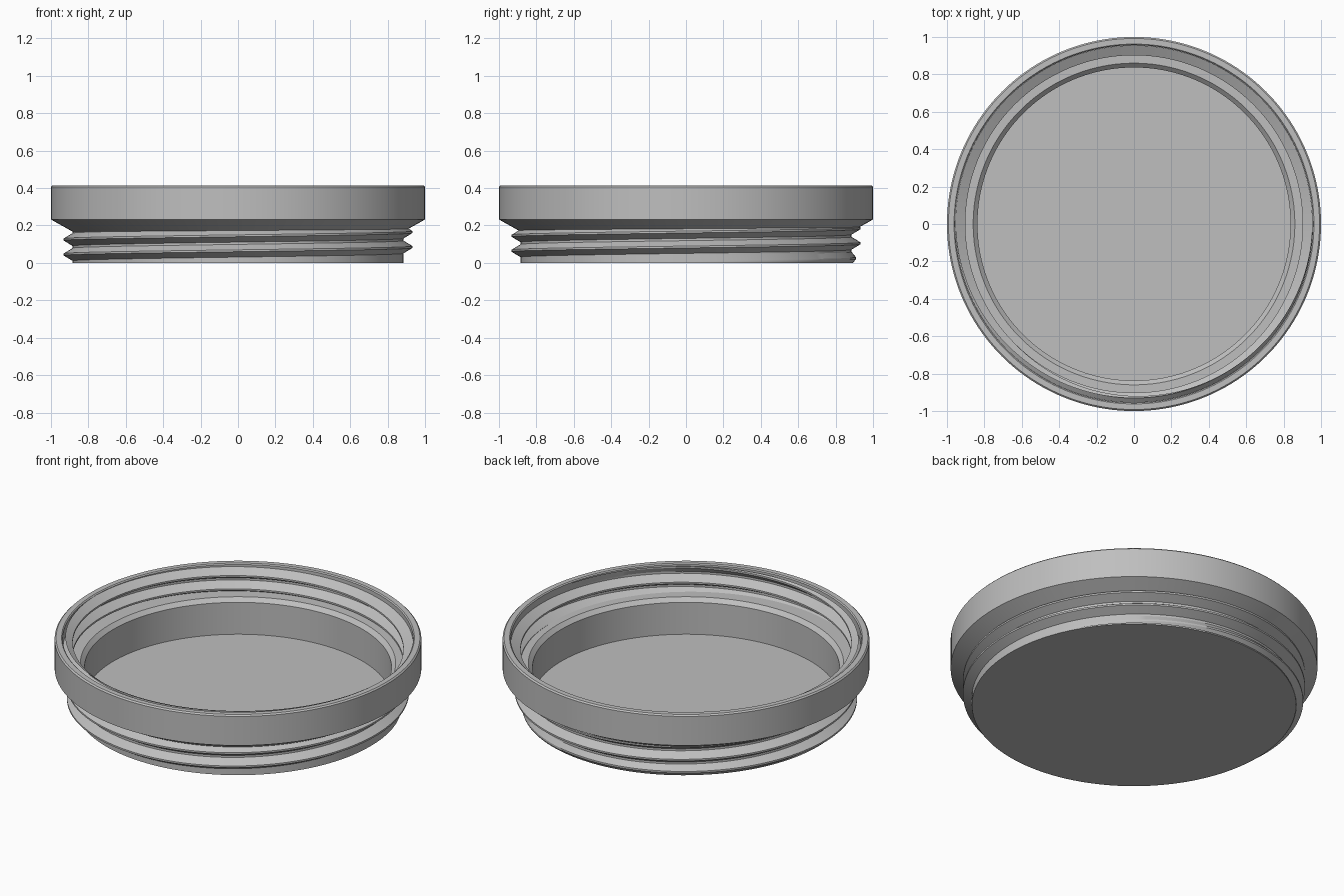
import bpy
import bmesh
import math

SEGMENTS = 160
PITCH = 0.08

cube = bpy.data.objects.get("Cube")
if cube:
    bpy.data.objects.remove(cube, do_unlink=True)

grey = bpy.data.materials.new("plain grey")
grey.use_nodes = True
colour = (0.52, 0.52, 0.52, 1)
grey.diffuse_color = colour
grey.node_tree.nodes["Principled BSDF"].inputs["Base Color"].default_value = colour


def clamp(v, lo, hi):
    return max(lo, min(hi, v))


def radius_at(profile, z):
    """Radius of a rising profile at height z."""
    for (r0, z0), (r1, z1) in zip(profile, profile[1:]):
        if z0 <= z <= z1:
            return r0 + (r1 - r0) * (z - z0) / (z1 - z0)
    return profile[0][0]


def sweep(name, profile_at, inward=False):
    """Sweep a (radius, height) profile, which may vary with angle, round z."""
    bm = bmesh.new()
    columns = []
    for i in range(SEGMENTS + 1):
        a = math.tau * i / SEGMENTS
        columns.append([bm.verts.new((r * math.cos(a), r * math.sin(a), z))
                        for r, z in profile_at(i / SEGMENTS)])
    for left, right in zip(columns, columns[1:]):
        for k in range(len(left) - 1):
            quad = [left[k], right[k], right[k + 1], left[k + 1]]
            bm.faces.new(quad[::-1] if inward else quad)
    bmesh.ops.remove_doubles(bm, verts=bm.verts, dist=1e-5)
    mesh = bpy.data.meshes.new(name)
    bm.to_mesh(mesh)
    bm.free()
    mesh.materials.append(grey)
    obj = bpy.data.objects.new(name, mesh)
    bpy.context.collection.objects.link(obj)
    bpy.ops.object.select_all(action="DESELECT")
    obj.select_set(True)
    bpy.context.view_layer.objects.active = obj
    bpy.ops.object.shade_smooth_by_angle(angle=math.radians(25))
    return obj


def thread(root, crest, first, low, high, fade):
    """Helical V profile, trimmed between two heights."""
    def profile_at(turn):
        points = []
        for k in range(-3, 5):
            z = first + PITCH * (k + turn)
            tip = root + (crest - root) * clamp(fade(z), 0, 1)
            points += [(root, z - 0.034), (tip, z - 0.005),
                       (tip, z + 0.005), (root, z + 0.034)]
        trimmed = []
        for r, z in points:
            zc = clamp(z, low, high)
            trimmed.append((r if z == zc else radius_at(points, zc), zc))
        return trimmed
    return profile_at


# Lid body: base, flared skirt, rim, inner ledge and recessed floor
body = [(0, 0), (0.884, 0), (0.884, 0.167), (1, 0.232), (1, 0.407),
        (0.992, 0.415), (0.962, 0.415), (0.956, 0.409), (0.956, 0.26),
        (0.86, 0.26), (0.837, 0.237), (0.837, 0.045), (0, 0.045)]
sweep("lid_body", lambda turn: body)

# Outer screw thread, fading in at the base and running into the skirt
sweep("outer_thread", thread(0.885, 0.933, 0.085, 0, 0.2,
                             lambda z: (z - 0.005) / 0.04))

# Inner screw thread, fading out under the rim and ending on the ledge
sweep("inner_thread", thread(0.955, 0.902, 0.335, 0.26, 0.409,
                             lambda z: (0.415 - z) / 0.03), inward=True)
